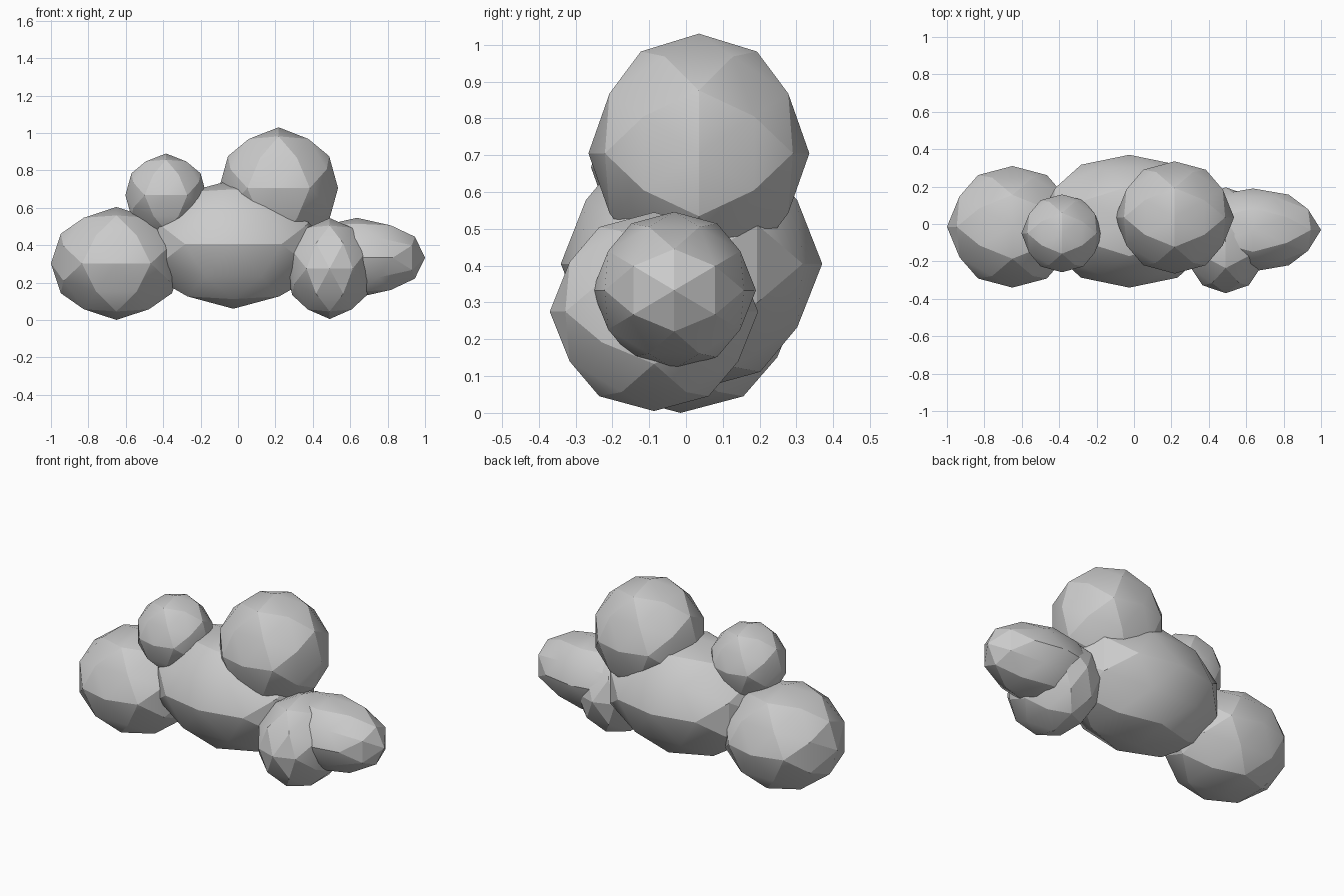
import bpy, bmesh, math
from mathutils import Vector

if "Cube" in bpy.data.objects:
    bpy.data.objects.remove(bpy.data.objects["Cube"])

# Corner points of an axis-aligned icosahedron, plus its edge midpoints pushed to the sphere
T = (1 + math.sqrt(5)) / 2
corners = []
for a in (-1, 1):
    for b in (-T, T):
        corners += [Vector((a, b, 0)), Vector((0, a, b)), Vector((b, 0, a))]
mids = [p + q for i, p in enumerate(corners) for q in corners[:i] if (p - q).length < 2.1]
points = [v.normalized() for v in corners + mids]


def puff(name, center, radii):
    """Low-poly 80-sided ellipsoid."""
    bm = bmesh.new()
    for p in points:
        bm.verts.new((p.x * radii[0], p.y * radii[1], p.z * radii[2]))
    hull = bmesh.ops.convex_hull(bm, input=bm.verts[:])
    bmesh.ops.recalc_face_normals(bm, faces=bm.faces[:])
    mesh = bpy.data.meshes.new(name)
    bm.to_mesh(mesh)
    bm.free()
    obj = bpy.data.objects.new(name, mesh)
    obj.location = center
    bpy.context.collection.objects.link(obj)
    return obj


# Cloud puffs: name, center, radii
puffs = [
    puff("main_puff", (-0.025, 0.015, 0.405), (0.49, 0.355, 0.345)),
    puff("left_puff", (-0.65, -0.015, 0.302), (0.35, 0.325, 0.302)),
    puff("upper_right_puff", (0.217, 0.035, 0.705), (0.318, 0.30, 0.325)),
    puff("upper_left_puff", (-0.385, -0.05, 0.667), (0.217, 0.208, 0.223)),
    puff("right_front_puff", (0.49, -0.087, 0.275), (0.235, 0.283, 0.27)),
    puff("right_end_puff", (0.636, -0.032, 0.333), (0.364, 0.222, 0.213)),
]

# Soft shading inside each large facet, crisp edges between them
for obj in puffs:
    obj.select_set(True)
bpy.context.view_layer.objects.active = puffs[0]
bpy.ops.object.shade_smooth_by_angle(angle=math.radians(20))
